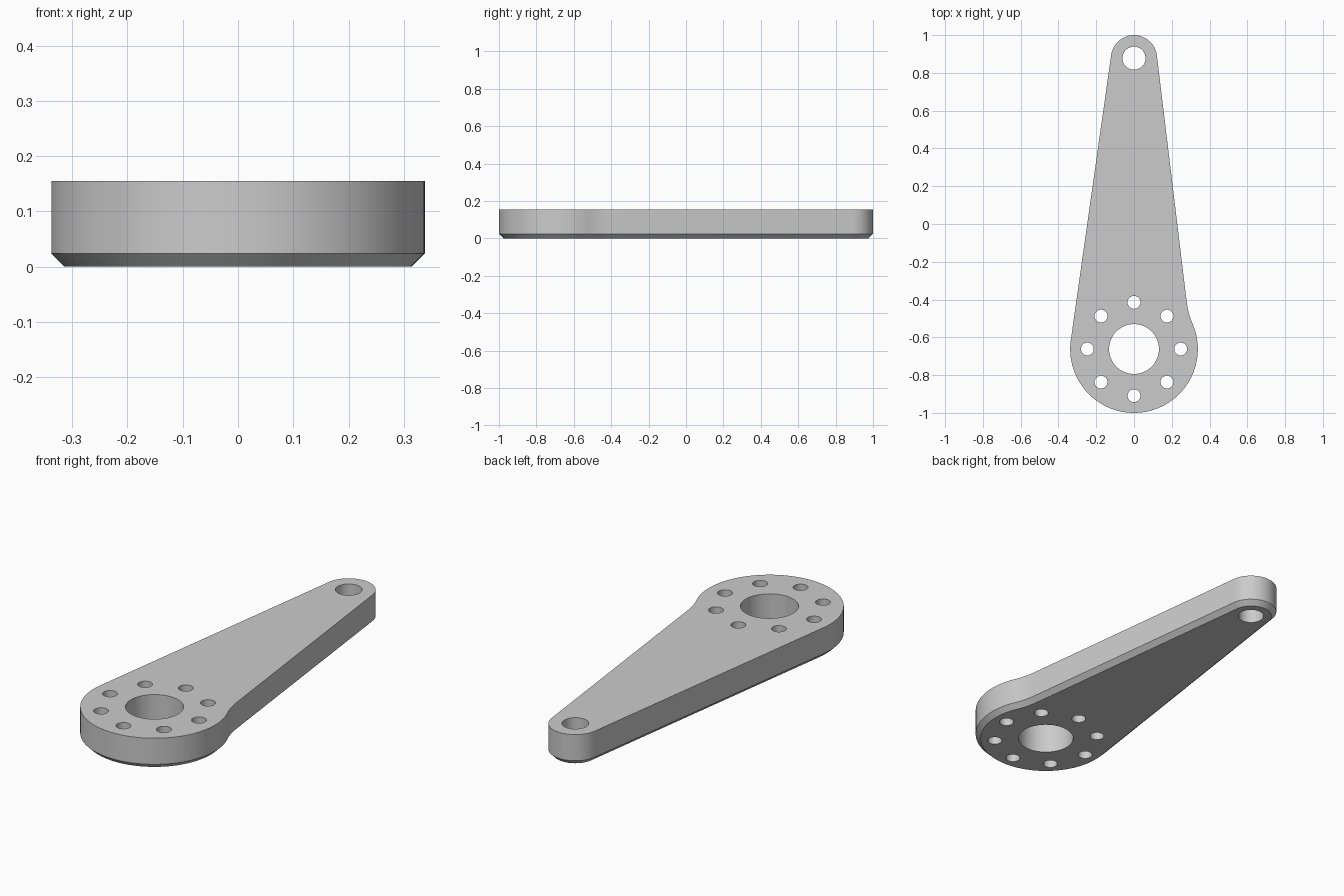
import bpy
import bmesh
from math import acos, asin, cos, pi, radians, sin
from mathutils import Vector

cube = bpy.data.objects.get("Cube")
if cube:
    bpy.data.objects.remove(cube, do_unlink=True)

HEIGHT, CHAMFER = 0.155, 0.024
HUB, HUB_R = Vector((0, -0.662)), 0.338
TIP, TIP_R = Vector((0, 0.878)), 0.122
FILLET_R = 0.4

# Tangent directions of the straight sides, and the fillet on the +x side
left_tilt = asin((HUB_R - TIP_R) / (TIP - HUB).length)
right_tilt = radians(6.9)
normal = Vector((cos(right_tilt), sin(right_tilt)))
reach = normal.dot(TIP) + TIP_R + FILLET_R - normal.dot(HUB)
hub_start = right_tilt + acos(reach / (HUB_R + FILLET_R))
fillet = HUB + (HUB_R + FILLET_R) * Vector((cos(hub_start), sin(hub_start)))


def arc(centre, radius, start, end, steps):
    angles = [start + (end - start) * i / steps for i in range(steps + 1)]
    return [centre + radius * Vector((cos(a), sin(a))) for a in angles]


def circle(centre, radius, steps):
    return arc(centre, radius, 0, 2 * pi, steps)[:-1]


def outline(inset):
    """Arm profile, shrunk evenly by inset."""
    return (arc(TIP, TIP_R - inset, right_tilt, pi - left_tilt, 32)
            + arc(HUB, HUB_R - inset, -pi - left_tilt, hub_start, 72)
            + arc(fillet, FILLET_R + inset, pi + hub_start, pi + right_tilt, 10)[1:])


bm = bmesh.new()


def ring(points, z):
    verts = [bm.verts.new((p.x, p.y, z)) for p in points]
    edges = [bm.edges.new((v, verts[i - 1])) for i, v in enumerate(verts)]
    return verts, edges


def wall(low, high):
    for i in range(len(low)):
        bm.faces.new((low[i - 1], low[i], high[i], high[i - 1]))


# Outer wall with chamfered lower rim
bottom, bottom_edges = ring(outline(CHAMFER), 0)
rim, _ = ring(outline(0), CHAMFER)
top, top_edges = ring(outline(0), HEIGHT)
wall(bottom, rim)
wall(rim, top)

# Through holes: centre bore, pin hole and the bolt circle
holes = [circle(HUB, 0.132, 64), circle(TIP, 0.061, 48)]
for i in range(8):
    bolt = HUB + 0.247 * Vector((cos(i * pi / 4), sin(i * pi / 4)))
    holes.append(circle(bolt, 0.034, 32))
for points in holes:
    low, low_edges = ring(points, 0)
    high, high_edges = ring(points, HEIGHT)
    wall(low, high)
    bottom_edges += low_edges
    top_edges += high_edges

# Flat faces around the holes
for edges in (bottom_edges, top_edges):
    bmesh.ops.triangle_fill(bm, edges=edges, use_beauty=True)
bmesh.ops.recalc_face_normals(bm, faces=bm.faces[:])

mesh = bpy.data.meshes.new("lever_arm")
bm.to_mesh(mesh)
bm.free()
arm = bpy.data.objects.new("lever_arm", mesh)
bpy.context.collection.objects.link(arm)

# Plain grey metal
grey = bpy.data.materials.new("plain_grey")
grey.use_nodes = True
colour = (0.6, 0.6, 0.6, 1)
grey.diffuse_color = colour
grey.node_tree.nodes["Principled BSDF"].inputs["Base Color"].default_value = colour
mesh.materials.append(grey)

bpy.ops.object.select_all(action="DESELECT")
arm.select_set(True)
bpy.context.view_layer.objects.active = arm
bpy.ops.object.shade_smooth_by_angle(angle=radians(30))
